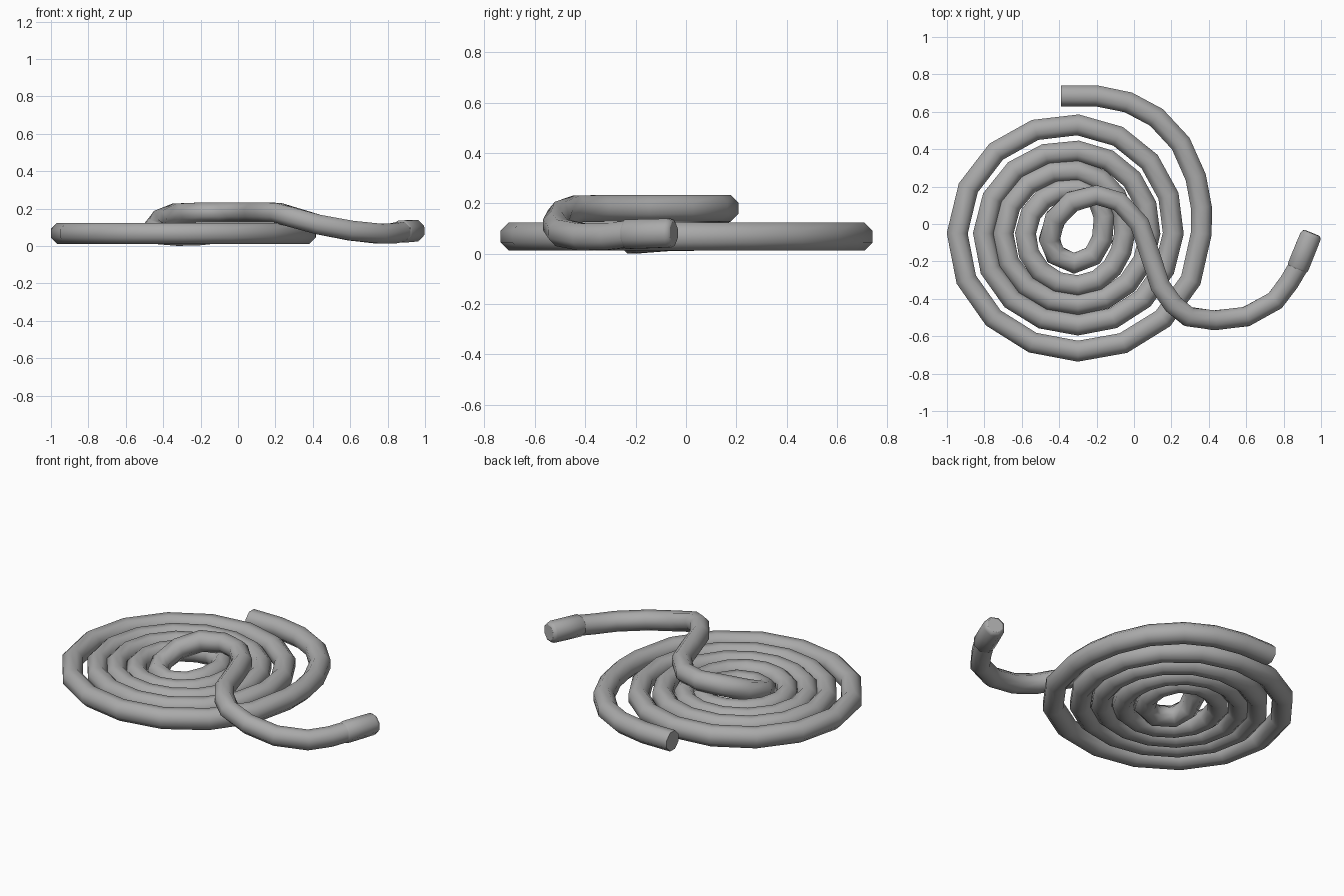
import bpy, bmesh, math
from mathutils import Vector

if "Cube" in bpy.data.objects:
    bpy.data.objects.remove(bpy.data.objects["Cube"])

GREY = (0.4, 0.4, 0.4, 1)
mat = bpy.data.materials.new("hose grey")
mat.use_nodes = True
mat.diffuse_color = GREY
mat.node_tree.nodes["Principled BSDF"].inputs["Base Color"].default_value = GREY

SIDES = 8
FLAT = 1 / math.cos(math.pi / SIDES)   # flat-to-corner ratio of the section


def sweep(name, points, radii):
    """Sweep an eight-sided section along a path, flat side up, closed ends."""
    pts = [Vector(p) for p in points]
    bm = bmesh.new()
    rings = []
    for i, p in enumerate(pts):
        before = (p - pts[i - 1]).normalized() if i else Vector()
        after = (pts[i + 1] - p).normalized() if i + 1 < len(pts) else Vector()
        t = (before + after).normalized()
        side = t.cross(Vector((0, 0, 1))).normalized()
        up = side.cross(t)
        ring = []
        for k in range(SIDES):
            a = (k + 0.5) * math.tau / SIDES
            ring.append(bm.verts.new(p + (side * math.cos(a) + up * math.sin(a)) * radii[i] * FLAT))
        rings.append(ring)
    for r0, r1 in zip(rings, rings[1:]):
        for k in range(SIDES):
            n = (k + 1) % SIDES
            bm.faces.new((r0[k], r0[n], r1[n], r1[k])).smooth = True
    bm.faces.new(rings[0])
    bm.faces.new(rings[-1])
    bmesh.ops.recalc_face_normals(bm, faces=bm.faces)
    # Keep the end rims crisp
    for e in bm.edges:
        e.smooth = len({f.smooth for f in e.link_faces}) == 1
    me = bpy.data.meshes.new(name)
    bm.to_mesh(me)
    bm.free()
    me.materials.append(mat)
    ob = bpy.data.objects.new(name, me)
    bpy.context.collection.objects.link(ob)
    return ob


def spiral(center, keys, z, steps=4):
    """Clockwise coil whose radius is given at every quarter turn."""
    out = []
    last = len(keys) - 1
    for i in range(last):
        a, b, c, d = (keys[max(0, min(last, i + j))] for j in (-1, 0, 1, 2))
        for s in range(steps):
            u = s / steps
            r = b + u * ((c - a) + u * ((2 * a - 5 * b + 4 * c - d) + u * (3 * b - a - 3 * c + d))) / 2
            ang = -(i + u) * math.pi / 2
            out.append((center[0] + r * math.cos(ang), center[1] + r * math.sin(ang), z))
    return out


# Hose: loose outer end, flat coil, then the inner end lifted over the coil
FLOOR = 0.068
outer_end = [(x, y, FLOOR) for x, y in (
    (-.39, .685), (-.2, .685), (-.03, .65), (.12, .57), (.25, .43), (.33, .25), (.36, .09))]
coil = spiral((-.3, -.05), [.66, .63, .645, .58, .51, .49, .505, .44,
                            .385, .38, .40, .335, .25, .28, .28, .24], FLOOR)
inner_end = [
    (-.3, .19, FLOOR), (-.2, .14, FLOOR), (-.16, .04, FLOOR), (-.17, -.08, .066),
    (-.22, -.17, .06), (-.32, -.21, .057), (-.42, -.165, .066), (-.452, -.08, .09),
    (-.42, .03, .135), (-.33, .12, .172), (-.2, .155, .18), (-.08, .12, .18),
    (.03, 0, .18), (.085, -.16, .18), (.14, -.33, .18), (.21, -.43, .178),
    (.29, -.495, .155), (.43, -.515, .115), (.6, -.495, .083), (.755, -.41, .066),
    (.83, -.31, .068), (.88, -.225, .078)]
path = outer_end + coil + inner_end
lead = len(path) - 12
radii = [.056 if i < lead else .053 for i in range(len(path))]
sweep("hose", path, radii)

# Nozzle: slightly wider sleeve with a rounded tip
start, tip = Vector((.873, -.24, .077)), Vector((.951, -.048, .083))
profile = ((0, .052), (.04, .058), (.5, .058), (.9, .057), (.97, .051), (1, .042))
sweep("nozzle", [start.lerp(tip, u) for u, r in profile], [r for u, r in profile])
